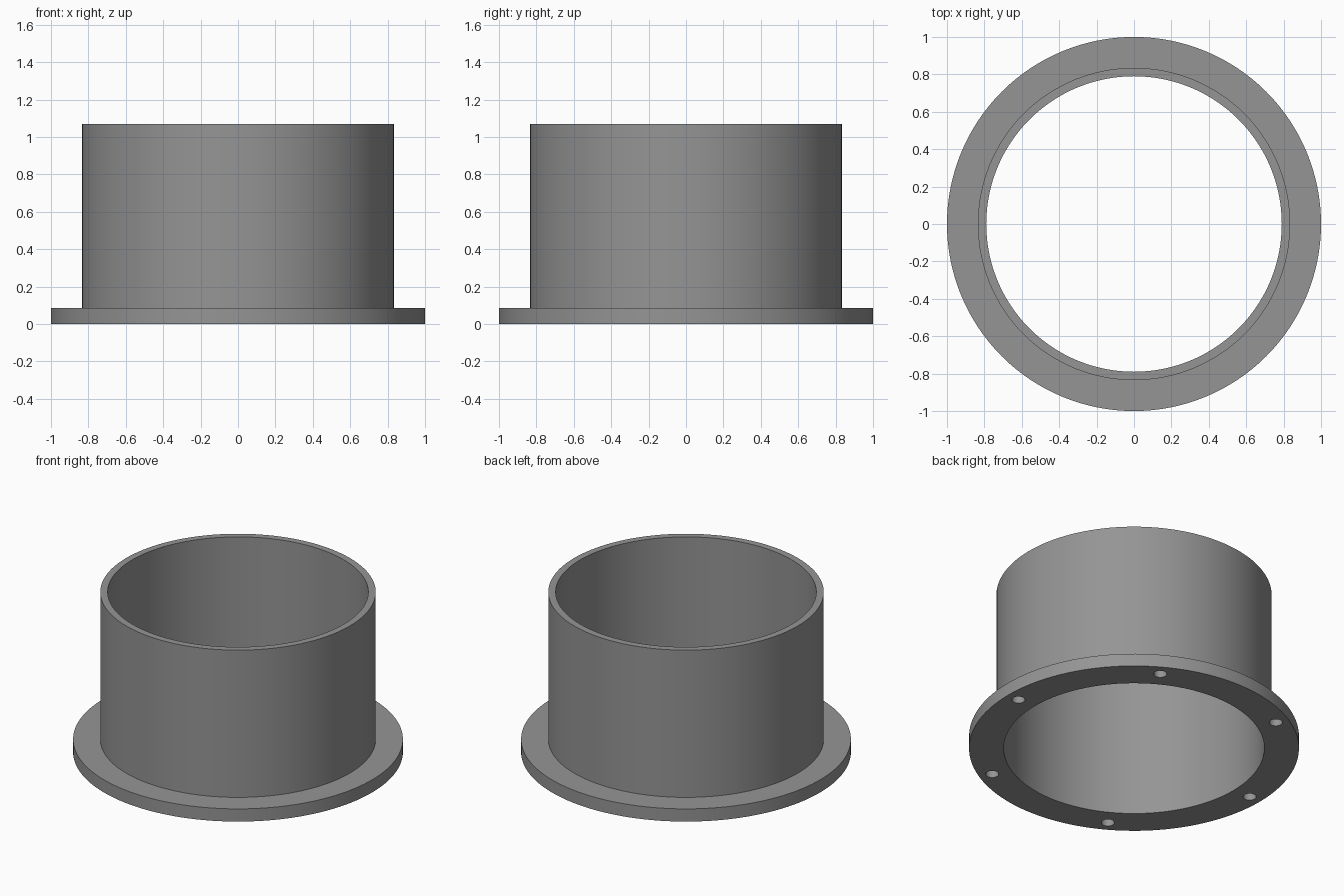
import bpy, bmesh, math

if "Cube" in bpy.data.objects:
    bpy.data.objects.remove(bpy.data.objects["Cube"])

SEGMENTS = 128
gray = bpy.data.materials.new("plain gray")
gray.diffuse_color = (0.3, 0.3, 0.3, 1)
gray.use_nodes = True
gray.node_tree.nodes["Principled BSDF"].inputs["Base Color"].default_value = gray.diffuse_color


def ring(name, profile):
    """Spin a closed (radius, z) profile around z."""
    bm = bmesh.new()
    loops = []
    for i in range(SEGMENTS):
        a = 2 * math.pi * i / SEGMENTS
        loops.append([bm.verts.new((r * math.cos(a), r * math.sin(a), z)) for r, z in profile])
    n = len(profile)
    for i in range(SEGMENTS):
        p, q = loops[i], loops[(i + 1) % SEGMENTS]
        for j in range(n):
            k = (j + 1) % n
            bm.faces.new((p[j], q[j], q[k], p[k]))
    bmesh.ops.recalc_face_normals(bm, faces=bm.faces)
    mesh = bpy.data.meshes.new(name)
    bm.to_mesh(mesh)
    bm.free()
    obj = bpy.data.objects.new(name, mesh)
    bpy.context.collection.objects.link(obj)
    mesh.materials.append(gray)
    return obj


# Flanged sleeve: thin tube rising from a wide base flange
sleeve = ring("flanged_sleeve", [(0.79, 0), (1.0, 0), (1.0, 0.085),
                                 (0.835, 0.085), (0.835, 1.07), (0.79, 1.07)])

# Six blind screw holes in the underside of the flange
HOLE_RADIUS, HOLE_DEPTH, HOLE_CIRCLE = 0.04, 0.065, 0.915
bm = bmesh.new()
for i in range(6):
    a = math.radians(60 * i)
    made = bmesh.ops.create_cone(bm, cap_ends=True, segments=32, radius1=HOLE_RADIUS,
                                 radius2=HOLE_RADIUS, depth=2 * HOLE_DEPTH)
    bmesh.ops.translate(bm, verts=made["verts"],
                        vec=(HOLE_CIRCLE * math.cos(a), HOLE_CIRCLE * math.sin(a), 0))
mesh = bpy.data.meshes.new("screw_hole_cutter")
bm.to_mesh(mesh)
bm.free()
mesh.materials.append(gray)
cutter = bpy.data.objects.new("screw_hole_cutter", mesh)
bpy.context.collection.objects.link(cutter)

bpy.context.view_layer.objects.active = sleeve
sleeve.select_set(True)
cut = sleeve.modifiers.new("screw_holes", "BOOLEAN")
cut.operation = "DIFFERENCE"
cut.solver = "EXACT"
cut.object = cutter
bpy.ops.object.modifier_apply(modifier=cut.name)
bpy.data.objects.remove(cutter)

bpy.ops.object.shade_smooth_by_angle(angle=math.radians(30))
